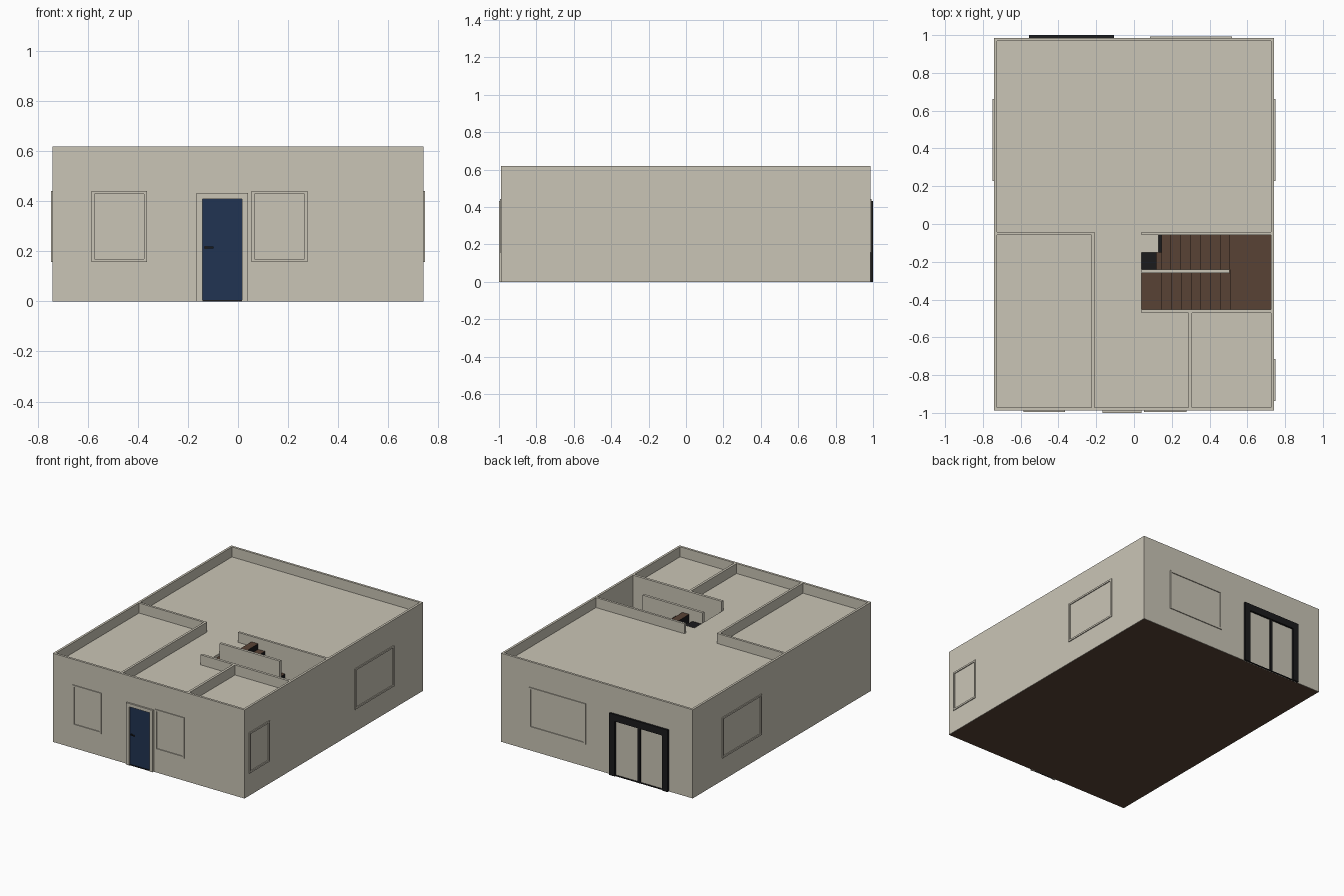
import bpy, bmesh

if "Cube" in bpy.data.objects:
    bpy.data.objects.remove(bpy.data.objects["Cube"])

def mat(name, rgb):
    m = bpy.data.materials.new(name)
    m.diffuse_color = (*rgb, 1)
    m.use_nodes = True
    m.node_tree.nodes["Principled BSDF"].inputs["Base Color"].default_value = m.diffuse_color
    return m

CREAM = mat("cream_wall", (0.591, 0.559, 0.467))
BROWN = mat("brown_wood", (0.098, 0.055, 0.036))
BLACK = mat("black_trim", (0.011, 0.011, 0.012))
NAVY = mat("navy_door", (0.015, 0.034, 0.085))

def boxes(name, specs, *mats, rule=None):
    """One object from boxes given as (x0, x1, y0, y1, z0, z1)."""
    bm = bmesh.new()
    for x0, x1, y0, y1, z0, z1 in specs:
        vs = bmesh.ops.create_cube(bm, size=1)["verts"]
        for v in vs:
            v.co = (x1 if v.co.x > 0 else x0,
                    y1 if v.co.y > 0 else y0,
                    z1 if v.co.z > 0 else z0)
    bm.normal_update()
    if rule:
        for f in bm.faces:
            f.material_index = rule(f)
    me = bpy.data.meshes.new(name)
    bm.to_mesh(me)
    bm.free()
    for m in mats:
        me.materials.append(m)
    ob = bpy.data.objects.new(name, me)
    bpy.context.collection.objects.link(ob)
    return ob

X, Y0, Y1, H, T = 0.742, -0.988, 0.986, 0.62, 0.016
XI = X - T

# outer walls
boxes("outer_walls", [
    (-X, X, Y0, Y0 + T, 0, H), (-X, X, Y1 - T, Y1, 0, H),
    (-X, -XI, Y0 + T, Y1 - T, 0, H), (XI, X, Y0 + T, Y1 - T, 0, H)], CREAM)

# inner walls, including the stairwell walls
F = 0.01
boxes("inner_walls", [
    (-XI, -0.209, -0.058, -0.042, F, H),
    (-0.225, -0.209, Y0 + T, -0.058, F, H),
    (0.04, XI, -0.058, -0.042, F, H),
    (0.04, XI, -0.47, -0.452, F, H),
    (0.289, 0.306, Y0 + T, -0.47, F, H)], CREAM)
boxes("stair_divider", [(0.04, 0.505, -0.26, -0.242, F, H)], CREAM)

# ground floor slab, and upper floor with an opening for the stairs
boxes("ground_floor", [(-X + 0.004, X - 0.004, Y0 + 0.004, Y1 - 0.004, -0.0005, F)], BROWN)
boxes("upper_floor", [
    (-XI, XI, -0.05, Y1 - T, 0.53, 0.55),
    (-XI, XI, Y0 + T, -0.46, 0.53, 0.55),
    (-XI, 0.04, -0.46, -0.05, 0.53, 0.55)], CREAM)

# U-shaped stairs: lower flight, landing, upper flight
RISE, RUN, SX = 0.0388, 0.052, 0.145
steps = [(SX + RUN * i, SX + RUN * (i + 1), -0.452, -0.26, F, RISE * (i + 1)) for i in range(7)]
steps.append((SX + RUN * 7, XI, -0.452, -0.058, 0.27, RISE * 8))
for k in range(7):
    x = SX + RUN * (6 - k)
    z = RISE * (9 + k)
    steps.append((x, x + RUN, -0.242, -0.058, z - 0.06, z))
boxes("stairs", steps, BROWN, BLACK, rule=lambda f: int(abs(f.normal.x) > 0.5))
boxes("stair_top_ledge", [(0.04, 0.13, -0.15, -0.058, 0.53, 0.55)], CREAM)
boxes("stair_top_plate", [(0.04, 0.12, -0.242, -0.15, 0.53, 0.54),
                          (0.13, SX, -0.15, -0.058, 0.53, 0.54)], BLACK)

# window frames: raised trim around each opening
def window(name, a0, a1, side):
    w, p, z0, z1 = 0.012, 0.006, 0.17, 0.43
    bars = [(a0 - w, a1 + w, z0 - w, z0), (a0 - w, a1 + w, z1, z1 + w),
            (a0 - w, a0, z0, z1), (a1, a1 + w, z0, z1)]
    d0, d1 = {"front": (Y0 - p, Y0 + 0.003), "back": (Y1 - 0.003, Y1 + p),
              "left": (-X - p, -X + 0.003), "right": (X - 0.003, X + p)}[side]
    if side in ("front", "back"):
        specs = [(a, b, d0, d1, c, d) for a, b, c, d in bars]
    else:
        specs = [(d0, d1, a, b, c, d) for a, b, c, d in bars]
    boxes(name, specs, CREAM)

window("front_window_left", -0.574, -0.376, "front")
window("front_window_right", 0.065, 0.265, "front")
window("back_window", 0.097, 0.508, "back")
window("left_window", 0.24, 0.65, "left")
window("right_window_large", 0.24, 0.65, "right")
window("right_window_small", -0.926, -0.728, "right")

# front door
boxes("door_frame", [(-0.166, -0.142, -1.0, Y0 + 0.003, 0, 0.41),
                     (0.016, 0.04, -1.0, Y0 + 0.003, 0, 0.41),
                     (-0.166, 0.04, -1.0, Y0 + 0.003, 0.41, 0.433)], CREAM)
boxes("front_door", [(-0.142, 0.016, -0.992, Y0 + 0.003, 0.006, 0.41)], NAVY)
boxes("door_sill", [(-0.142, 0.016, -0.996, Y0 + 0.003, 0, 0.006)], BLACK)
boxes("door_handle", [(-0.133, -0.122, -0.996, -0.991, 0.21, 0.222),
                      (-0.133, -0.098, -1.0, -0.996, 0.212, 0.22)], BLACK)

# sliding back door
YB = Y1 - 0.003
boxes("sliding_door_frame", [
    (-0.557, -0.515, YB, 1.0, 0, 0.385), (-0.148, -0.106, YB, 1.0, 0, 0.385),
    (-0.557, -0.106, YB, 1.0, 0.385, 0.433),
    (-0.341, -0.322, YB, 0.995, 0, 0.385),
    (-0.515, -0.148, YB, 0.993, 0, 0.006)], BLACK)
